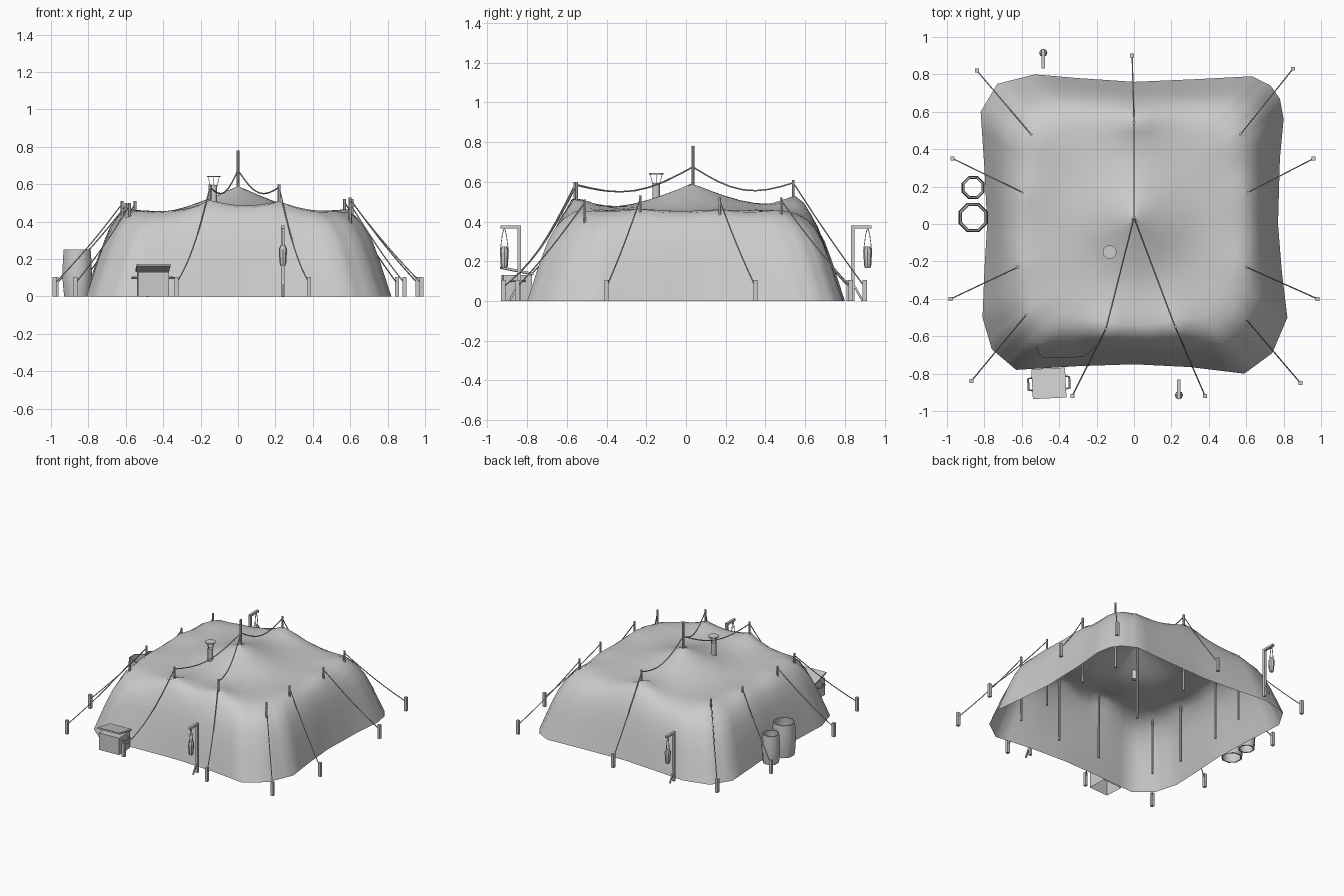
import bpy, bmesh, math
from mathutils import Vector, Matrix
from mathutils.bvhtree import BVHTree

cube = bpy.data.objects.get("Cube")
if cube:
    bpy.data.objects.remove(cube, do_unlink=True)

grey = bpy.data.materials.new("plain_grey")
grey.use_nodes = True
grey.diffuse_color = (0.6, 0.6, 0.6, 1)
grey.node_tree.nodes["Principled BSDF"].inputs["Base Color"].default_value = (0.6, 0.6, 0.6, 1)


def finish(name, bm, angle=35):
    mesh = bpy.data.meshes.new(name)
    bm.to_mesh(mesh)
    bm.free()
    mesh.materials.append(grey)
    obj = bpy.data.objects.new(name, mesh)
    bpy.context.collection.objects.link(obj)
    bpy.ops.object.select_all(action='DESELECT')
    obj.select_set(True)
    bpy.context.view_layer.objects.active = obj
    bpy.ops.object.shade_smooth_by_angle(angle=math.radians(angle))


def bridge(bm, rings):
    """Join neighbouring closed rings with quads."""
    for a, b in zip(rings, rings[1:]):
        for k in range(len(a)):
            j = (k + 1) % len(a)
            bm.faces.new((a[k], a[j], b[j], b[k]))


def lathe(bm, x, y, profile, sides=8, turn=0.0, cap=False):
    rings = []
    for r, z in profile:
        rings.append([bm.verts.new((x + r * math.cos(turn + math.tau * k / sides),
                                    y + r * math.sin(turn + math.tau * k / sides), z))
                      for k in range(sides)])
    bridge(bm, rings)
    if cap:
        bm.faces.new(rings[0][::-1])
        bm.faces.new(rings[-1])


def tube(bm, points, r, sides=6):
    """Sweep a round section along a list of points."""
    pts = [Vector(p) for p in points]
    rings = []
    for i, p in enumerate(pts):
        d = (pts[min(i + 1, len(pts) - 1)] - pts[max(i - 1, 0)]).normalized()
        u = d.orthogonal().normalized() if not rings else (u - d * u.dot(d)).normalized()
        v = d.cross(u)
        rings.append([bm.verts.new(p + r * (u * math.cos(math.tau * k / sides)
                                            + v * math.sin(math.tau * k / sides)))
                      for k in range(sides)])
    bridge(bm, rings)
    bm.faces.new(rings[0][::-1])
    bm.faces.new(rings[-1])


def box(bm, x, y, z, sx, sy, sz):
    verts = bmesh.ops.create_cube(bm, size=1)["verts"]
    for v in verts:
        v.co = Vector((x + v.co.x * sx, y + v.co.y * sy, z + v.co.z * sz))
    return verts


def lerp(a, b, t):
    return a + (b - a) * t


def hanging(a, b, sag):
    return [lerp(a, b, t / 8) - Vector((0, 0, sag * math.sin(math.pi * t / 8))) for t in range(9)]


# Tent poles (x, y, top), their stakes (x, y) and the sag of each guy rope
CENTRE = (0, 0.035, 0.78)
POLES = [((-0.15, -0.56, 0.60), (-0.33, -0.92), 0.065), ((0.22, -0.55, 0.60), (0.38, -0.92), 0.065),
         ((0, 0.54, 0.61), (-0.01, 0.9), 0.01),
         ((-0.55, 0.48, 0.51), (-0.84, 0.82), 0.015), ((0.57, 0.48, 0.52), (0.85, 0.83), 0.015),
         ((-0.60, 0.17, 0.50), (-0.97, 0.35), 0.015), ((0.61, 0.17, 0.52), (0.96, 0.35), 0.015),
         ((-0.62, -0.23, 0.51), (-0.98, -0.40), 0.015), ((0.60, -0.23, 0.53), (0.98, -0.40), 0.015),
         ((-0.58, -0.49, 0.50), (-0.87, -0.84), 0.015), ((0.60, -0.51, 0.51), (0.89, -0.85), 0.015)]

# Tent cloth: ground outline drawn inwards in rings
OUTLINE = [(0.77, 0), (0.78, 0.35), (0.8, 0.56), (0.78, 0.67), (0.73, 0.74), (0.63, 0.79), (0.35, 0.775),
           (0, 0.76), (-0.3, 0.78), (-0.53, 0.80), (-0.73, 0.75), (-0.82, 0.6), (-0.8, 0.3),
           (-0.785, 0), (-0.8, -0.25), (-0.81, -0.5), (-0.76, -0.67), (-0.63, -0.78), (-0.3, -0.76),
           (0, -0.75), (0.3, -0.765), (0.59, -0.80), (0.74, -0.69), (0.82, -0.5), (0.79, -0.25)]
PROFILE = [(1, 0), (0.97, 0.1), (0.94, 0.2), (0.905, 0.3), (0.87, 0.365), (0.83, 0.405), (0.78, 0.43),
           (0.72, 0.44), (0.65, 0.443), (0.56, 0.445), (0.46, 0.447), (0.36, 0.45), (0.26, 0.455),
           (0.17, 0.46), (0.09, 0.465), (0.04, 0.467)]


def cloth_lift(x, y):
    """Cloth pulled up to the poles and along the ridge."""
    d = math.hypot(x - CENTRE[0], y - CENTRE[1])
    lift = 0.12 * max(0, 1 - d / 0.4) ** 1.3
    for (px, py, top), _, _ in POLES:
        d = math.hypot(x - px, y - py)
        lift += 0.08 * math.exp(-d / 0.11) if top > 0.55 else 0.035 * math.exp(-d / 0.11)
    return lift + 0.015 * math.exp(-(x / 0.25) ** 2) * min(1, abs(y) * 3)


bm = bmesh.new()
STEP = 3
ground = []
for p, q in zip(OUTLINE, OUTLINE[1:] + OUTLINE[:1]):
    ground += [lerp(Vector(p), Vector(q), s / STEP) for s in range(STEP)]
rings = []
for s, z in PROFILE:
    ring = []
    for p in ground:
        # Corners lean further in than the middles of the walls
        corner = math.sin(2 * math.atan2(p.y, p.x)) ** 2
        lean = (1 - s) * 0.4 * corner if s > 0.5 else s * 0.4 * corner
        x, y = p * (s - lean)
        lift = cloth_lift(x, y) * min(1, max(0, (0.9 - s) / 0.12))
        ring.append(bm.verts.new((x, y, z + lift)))
    rings.append(ring)
bridge(bm, rings)
peak = bm.verts.new((CENTRE[0], CENTRE[1], 0.595))
for a, b in zip(rings[-1], rings[-1][1:] + rings[-1][:1]):
    bm.faces.new((a, b, peak))
cloth = BVHTree.FromBMesh(bm)
finish("tent_cloth", bm, 60)

# Patch laid on the front wall
bm = bmesh.new()
N = 10
grid = []
for i in range(N + 1):
    for j in range(N + 1):
        z = lerp(0.2, 0.385, j / N)
        x = lerp(lerp(-0.49, -0.53, j / N), lerp(-0.27, -0.2, j / N), i / N)
        hit = cloth.ray_cast(Vector((x, -2, z)), Vector((0, 1, 0)))[0]
        grid.append(bm.verts.new(hit - Vector((0, 0.006, 0))))
for i in range(N):
    for j in range(N):
        k = i * (N + 1) + j
        bm.faces.new((grid[k], grid[k + N + 1], grid[k + N + 2], grid[k + 1]))
finish("front_patch", bm, 60)

# Poles, stakes and guy ropes
poles, stakes, ropes = bmesh.new(), bmesh.new(), bmesh.new()
lathe(poles, CENTRE[0], CENTRE[1], [(0.010, 0), (0.008, CENTRE[2])], 8, cap=True)
for (px, py, top), (sx, sy), sag in POLES:
    lathe(poles, px, py, [(0.009, 0), (0.008, top)], 6, cap=True)
    tube(stakes, [(sx, sy, 0), (sx, sy, 0.105)], 0.015, 4)
    a, b = Vector((px, py, top - 0.015)), Vector((sx, sy, 0.07))
    tube(ropes, hanging(a, b, sag), 0.0035, 5)
    if top > 0.55:
        tube(ropes, hanging(Vector((CENTRE[0], CENTRE[1], 0.675)), a, 0.075), 0.004, 5)
finish("tent_poles", poles)
finish("stakes", stakes)
finish("guy_ropes", ropes)

# Chimney pipe with a rain cap on thin struts
bm = bmesh.new()
CX, CY = -0.13, -0.15
lathe(bm, CX, CY, [(0.019, 0.44), (0.019, 0.595)], 12, cap=True)
lathe(bm, CX, CY, [(0.037, 0.638), (0.037, 0.645)], 12, cap=True)
for k in range(4):
    c, s = math.cos(k * math.pi / 2), math.sin(k * math.pi / 2)
    tube(bm, [(CX + 0.016 * c, CY + 0.016 * s, 0.58), (CX + 0.03 * c, CY + 0.03 * s, 0.64)], 0.002, 4)
finish("chimney", bm)

# Lamp posts with hanging lanterns
for name, x, y, out in (("front", 0.24, -0.84, -1), ("back", -0.485, 0.84, 1)):
    bm = bmesh.new()
    box(bm, x, y, 0.19, 0.018, 0.018, 0.38)
    box(bm, x, y + out * 0.045, 0.372, 0.018, 0.1, 0.016)
    tube(bm, [(x, y, 0.09), (x, y + out * 0.05, 0)], 0.007, 4)
    finish(name + "_lamp_post", bm)
    bm = bmesh.new()
    ly = y + out * 0.075
    lathe(bm, x, ly, [(0.014, 0.165), (0.018, 0.18), (0.022, 0.245), (0.022, 0.255), (0.012, 0.275)], 8, cap=True)
    for side in (-1, 1):
        tube(bm, [(x, ly, 0.37), (x, ly + side * 0.01, 0.335), (x, ly + side * 0.021, 0.25)], 0.0025, 4)
    finish(name + "_lantern", bm)

# Barrels, thin walled and open at both ends
for name, y, r, h in (("large_barrel", 0.035, 0.085, 0.25), ("small_barrel", 0.195, 0.066, 0.22)):
    bm = bmesh.new()
    outer = [(r * 0.88, 0), (r * 0.97, h * 0.25), (r, h * 0.5), (r * 0.97, h * 0.78), (r * 0.92, h)]
    inner = [(q - 0.009, z) for q, z in reversed(outer)]
    lathe(bm, -0.86, y, outer + inner + outer[:1], 8, math.pi / 8)
    bmesh.ops.remove_doubles(bm, verts=bm.verts, dist=0.0001)
    finish(name, bm, 50)

# Chest, open underneath, with a raised lid and side handles, turned slightly
BX, BY = -0.455, -0.852
chest, lid, handles = bmesh.new(), bmesh.new(), bmesh.new()
box(chest, BX, BY, 0.065, 0.165, 0.145, 0.13)
bottom = [f for f in chest.faces if f.calc_center_median().z < 0.01]
bmesh.ops.delete(chest, geom=bottom, context='FACES_ONLY')
for v in box(lid, BX, BY, 0.152, 0.18, 0.16, 0.012):
    v.co.z -= (v.co.y - BY) * 0.2
for side in (-1, 1):
    x = BX + side * 0.08
    tube(handles, [(x, BY - 0.035, 0.1), (x + side * 0.03, BY - 0.03, 0.1),
                   (x + side * 0.03, BY + 0.03, 0.1), (x, BY + 0.035, 0.1)], 0.006, 6)
for name, bm in (("chest", chest), ("chest_lid", lid), ("chest_handles", handles)):
    bmesh.ops.rotate(bm, verts=bm.verts, cent=(BX, BY, 0), matrix=Matrix.Rotation(math.radians(3), 3, 'Z'))
    finish(name, bm)
